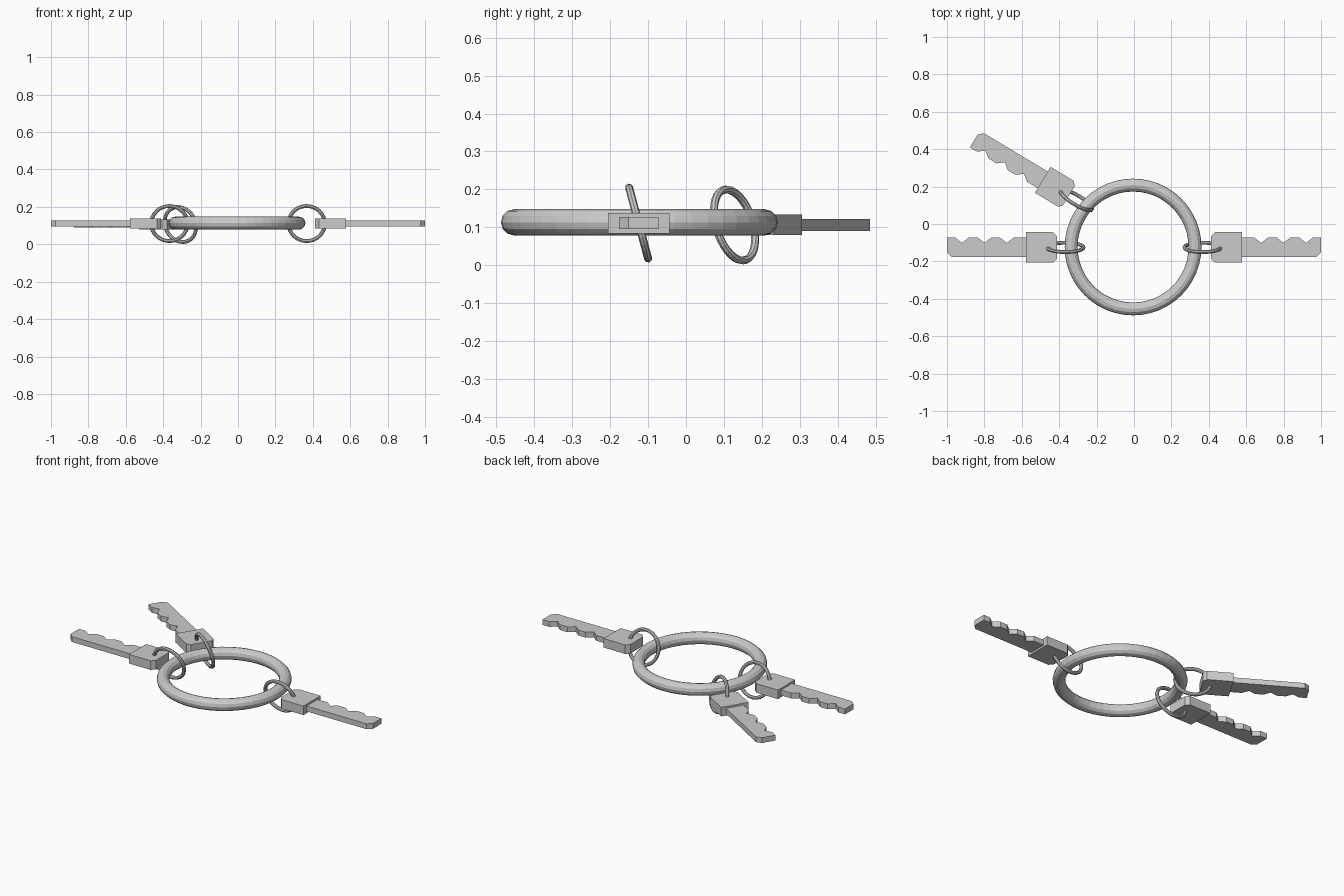
import bpy, bmesh
from math import radians, pi
from mathutils import Matrix, Vector

if "Cube" in bpy.data.objects:
    bpy.data.objects.remove(bpy.data.objects["Cube"])


def prism(name, outline, thickness, matrix):
    """Extrude a closed outline symmetrically about its plane."""
    bm = bmesh.new()
    face = bm.faces.new([bm.verts.new((x, y, -thickness / 2)) for x, y in outline])
    out = bmesh.ops.extrude_face_region(bm, geom=[face])
    top = [v for v in out["geom"] if isinstance(v, bmesh.types.BMVert)]
    bmesh.ops.translate(bm, verts=top, vec=(0, 0, thickness))
    bmesh.ops.recalc_face_normals(bm, faces=bm.faces)
    mesh = bpy.data.meshes.new(name)
    bm.to_mesh(mesh)
    bm.free()
    obj = bpy.data.objects.new(name, mesh)
    obj.matrix_world = matrix
    bpy.context.collection.objects.link(obj)


def ring(name, major, minor, segs, sides, matrix):
    bpy.ops.mesh.primitive_torus_add(major_radius=major, minor_radius=minor,
                                     major_segments=segs, minor_segments=sides)
    obj = bpy.context.object
    obj.name = name
    obj.matrix_world = matrix


# Main ring lying flat
ring("main_ring", 0.331, 0.0345, 48, 12, Matrix.Translation((-0.005, -0.123, 0.113)))

# Key outlines, x measured outward from the link ring centre
h, c = 0.081, 0.02
head = [(0.046, -h + c), (0.046 + c, -h), (0.21, -h), (0.21, h), (0.046 + c, h), (0.046, h - c)]

b, notch = 0.052, 0.028
blade = [(0.2, b), (0.2, -b), (0.608, -b), (0.633, -b + 0.025), (0.633, b)]
for x in (0.553, 0.432, 0.313):
    blade += [(x + 0.036, b), (x, b - notch), (x - 0.036, b)]

# Each key: name, link position, heading, tooth side, link ring tilt
keys = [
    ("right", (0.367, -0.125, 0.111), 0, 1, 15),
    ("left", (-0.367, -0.125, 0.111), 180, -1, -15),
    ("back", (-0.308, 0.128, 0.106), 149, 1, -15),
]
for name, pos, heading, side, tilt in keys:
    place = Matrix.Translation(Vector(pos)) @ Matrix.Rotation(radians(heading), 4, "Z")
    prism(name + "_key_head", head, 0.054, place)
    prism(name + "_key_blade", [(x, y * side) for x, y in blade], 0.032, place)
    ring(name + "_link_ring", 0.097, 0.0105, 32, 8,
         place @ Matrix.Rotation(pi / 2 + radians(tilt), 4, "X"))
